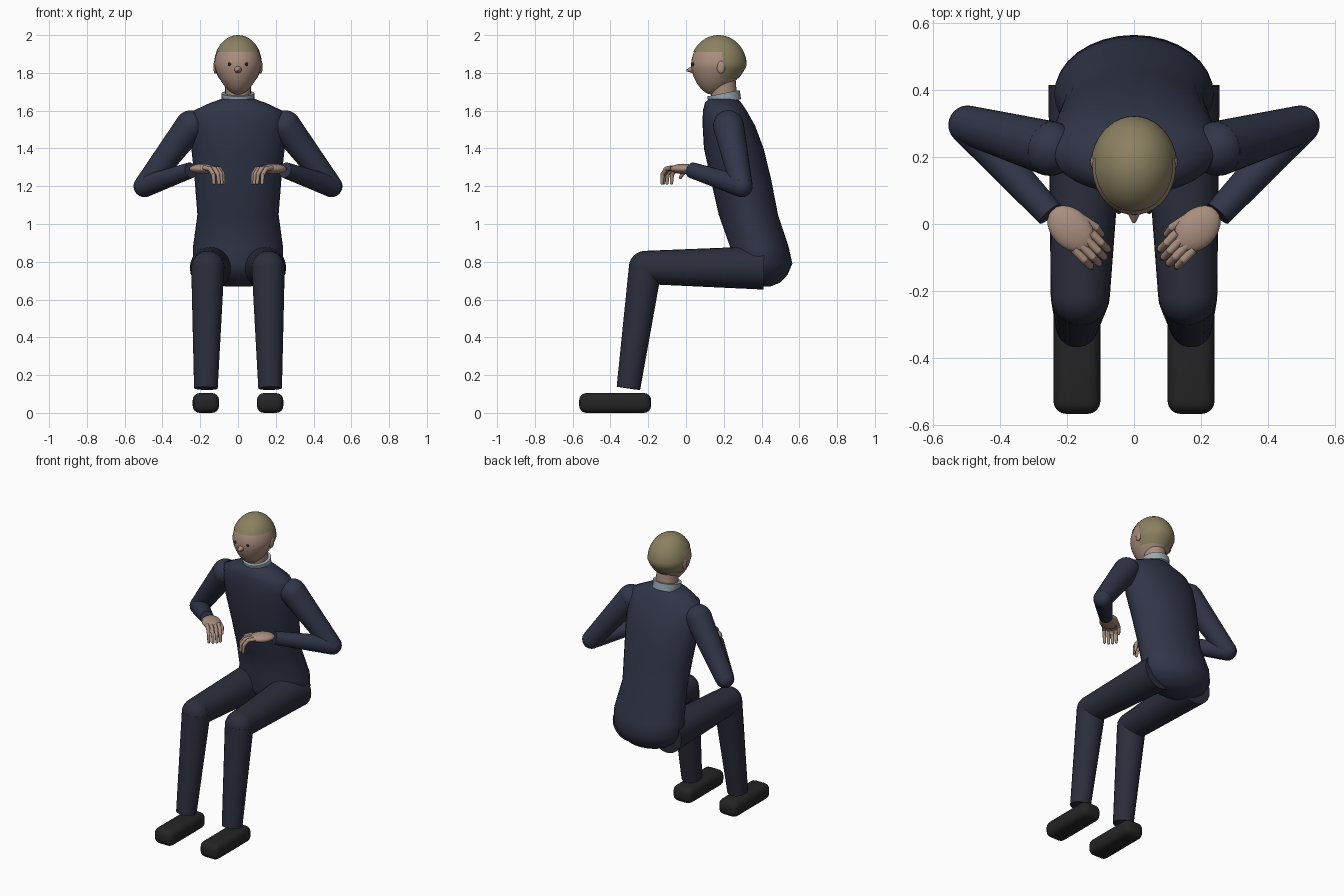
import bpy, bmesh, math
from mathutils import Vector, Matrix

if "Cube" in bpy.data.objects:
    bpy.data.objects.remove(bpy.data.objects["Cube"])


def mat(name, rgb):
    m = bpy.data.materials.new(name)
    m.diffuse_color = (*rgb, 1)
    m.use_nodes = True
    m.node_tree.nodes["Principled BSDF"].inputs["Base Color"].default_value = m.diffuse_color
    return m


JACKET = mat("jacket_navy", (.03, .036, .065))
TROUSER = mat("trouser_navy", (.024, .028, .045))
SKIN = mat("skin", (.40, .27, .21))
HAIR = mat("hair", (.26, .22, .12))
COLLAR = mat("collar", (.32, .40, .45))
SHOE = mat("shoe", (.018, .018, .018))
EYE = mat("eye", (.02, .015, .015))


def finish(name, bm, material, angle=50):
    bmesh.ops.recalc_face_normals(bm, faces=bm.faces)
    me = bpy.data.meshes.new(name)
    bm.to_mesh(me)
    bm.free()
    ob = bpy.data.objects.new(name, me)
    bpy.context.collection.objects.link(ob)
    me.materials.append(material)
    bpy.ops.object.select_all(action='DESELECT')
    ob.select_set(True)
    bpy.context.view_layer.objects.active = ob
    bpy.ops.object.shade_smooth_by_angle(angle=math.radians(angle))
    return ob


def ball(bm, center, radii, rot=Matrix(), u=24, v=14):
    m = Matrix.Translation(center) @ rot @ Matrix.Diagonal((*radii, 1))
    return bmesh.ops.create_uvsphere(bm, u_segments=u, v_segments=v, radius=1, matrix=m)["verts"]


def cone(bm, a, b, ra, rb, seg=24):
    a, b = Vector(a), Vector(b)
    m = Matrix.Translation((a + b) / 2) @ (b - a).to_track_quat('Z', 'Y').to_matrix().to_4x4()
    bmesh.ops.create_cone(bm, cap_ends=True, segments=seg, radius1=ra, radius2=rb,
                          depth=(b - a).length, matrix=m)


def limb(name, pts, radii, material, joints, seg=24):
    # tapered tubes with a ball at each listed joint
    bm = bmesh.new()
    for i in range(len(pts) - 1):
        cone(bm, pts[i], pts[i + 1], radii[i], radii[i + 1], seg)
    for j in joints:
        ball(bm, pts[j], [radii[j]] * 3, u=seg, v=max(6, seg // 2))
    return finish(name, bm, material)


# torso: stacked ellipses (z, y centre, half width, half depth)
rings = [(.67, .40, .07, .05), (.69, .40, .14, .10), (.73, .392, .20, .145),
         (.79, .388, .237, .175), (.88, .388, .238, .155), (1.05, .33, .215, .157),
         (1.24, .29, .23, .16), (1.40, .253, .247, .158), (1.52, .227, .25, .139),
         (1.60, .205, .235, .116), (1.64, .197, .15, .097), (1.665, .197, .08, .075)]
bm = bmesh.new()
N = 32
loops = []
for z, yc, rx, ry in rings:
    loops.append([bm.verts.new((rx * math.cos(2 * math.pi * k / N),
                                yc + ry * math.sin(2 * math.pi * k / N), z)) for k in range(N)])
for lo, hi in zip(loops, loops[1:]):
    for k in range(N):
        bm.faces.new((lo[k], lo[(k + 1) % N], hi[(k + 1) % N], hi[k]))
bm.faces.new(loops[0])
bm.faces.new(loops[-1])
finish("jacket_torso", bm, JACKET, 60)

# neck and collar
limb("neck", [(0, .205, 1.64), (0, .195, 1.76)], [.068, .068], SKIN, [])
limb("collar", [(0, .207, 1.645), (0, .198, 1.692)], [.086, .088], COLLAR, [])


def skull(bm, s):
    # egg shape narrowing to a chin that sits slightly forward
    for v in ball(bm, (0, 0, 0), (.125 * s, .145 * s, .16), u=40, v=28):
        t = max(0, -v.co.z / .16)
        k = 1 - .27 * t
        v.co = Vector((v.co.x * k, .172 + v.co.y * k - .03 * t,
                       1.84 + v.co.z * (s - .03)))


# head
bm = bmesh.new()
skull(bm, 1.0)
finish("head", bm, SKIN)
bm = bmesh.new()
skull(bm, 1.03)


def is_face(f):
    c = f.calc_center_median()
    return not (c.z > 1.915 or (c.y > .185 and c.z > 1.77))


bmesh.ops.delete(bm, geom=[f for f in bm.faces if is_face(f)], context='FACES')
finish("hair", bm, HAIR)

# nose
bm = bmesh.new()
cone(bm, (0, .045, 1.82), (0, .003, 1.812), .026, .004, 16)
finish("nose", bm, SKIN, 40)

for s, side in ((-1, "left"), (1, "right")):
    # eye and ear
    bm = bmesh.new()
    ball(bm, (s * .045, .039, 1.846), (.009, .009, .009), u=12, v=8)
    finish(f"eye_{side}", bm, EYE)
    bm = bmesh.new()
    ball(bm, (s * .12, .185, 1.83), (.011, .022, .034), u=12, v=8)
    finish(f"ear_{side}", bm, SKIN)

    # sleeve: shoulder, elbow, wrist
    limb(f"sleeve_{side}",
         [(s * .25, .225, 1.52), (s * .495, .295, 1.20), (s * .25, .03, 1.285)],
         [.082, .058, .042], JACKET, [0, 1])

    # trouser leg: hip to knee, knee to ankle
    limb(f"trouser_leg_{side}",
         [(s * .14, .41, .768), (s * .16, -.215, .77), (s * .17, -.305, .13)],
         [.115, .088, .063], TROUSER, [1])

    # shoe: rounded box
    bm = bmesh.new()
    bmesh.ops.create_cube(bm, size=1, matrix=Matrix.Translation((s * .17, -.375, .0525))
                          @ Matrix.Diagonal((.14, .381, .105, 1)))
    bmesh.ops.bevel(bm, geom=bm.edges[:], offset=.038, segments=4, profile=.5, affect='EDGES')
    finish(f"shoe_{side}", bm, SHOE)

    # hand: flat palm pointing inward and forward
    ahead = Vector((-s * .70, -.71, 0))
    across = Vector((-s * .71, .70, 0))
    palm = Vector((s * .188, -.015, 1.292))
    bm = bmesh.new()
    ball(bm, palm, (.08, .058, .027), Matrix.Rotation(math.atan2(ahead.y, ahead.x), 4, 'Z'))
    finish(f"palm_{side}", bm, SKIN)

    # fingers curling down, and a shorter thumb on the inside
    for i in range(4):
        w = (i - 1.5) * .024
        ln = (.118, .13, .128, .118)[i]
        root = palm + across * w
        limb(f"finger_{side}_{i + 1}",
             [root + ahead * .05 + Vector((0, 0, .006)), root + ahead * (ln - .025),
              root + ahead * ln + Vector((0, 0, -.03)),
              root + ahead * (ln + .005) + Vector((0, 0, -.075))],
             [.013, .012, .011, .009], SKIN, [1, 2, 3], 12)
    base = palm + across * .045
    limb(f"thumb_{side}",
         [base, base + ahead * .05 + across * .012 + Vector((0, 0, -.015)),
          base + ahead * .075 + across * .01 + Vector((0, 0, -.045))],
         [.014, .012, .009], SKIN, [0, 1, 2], 12)
